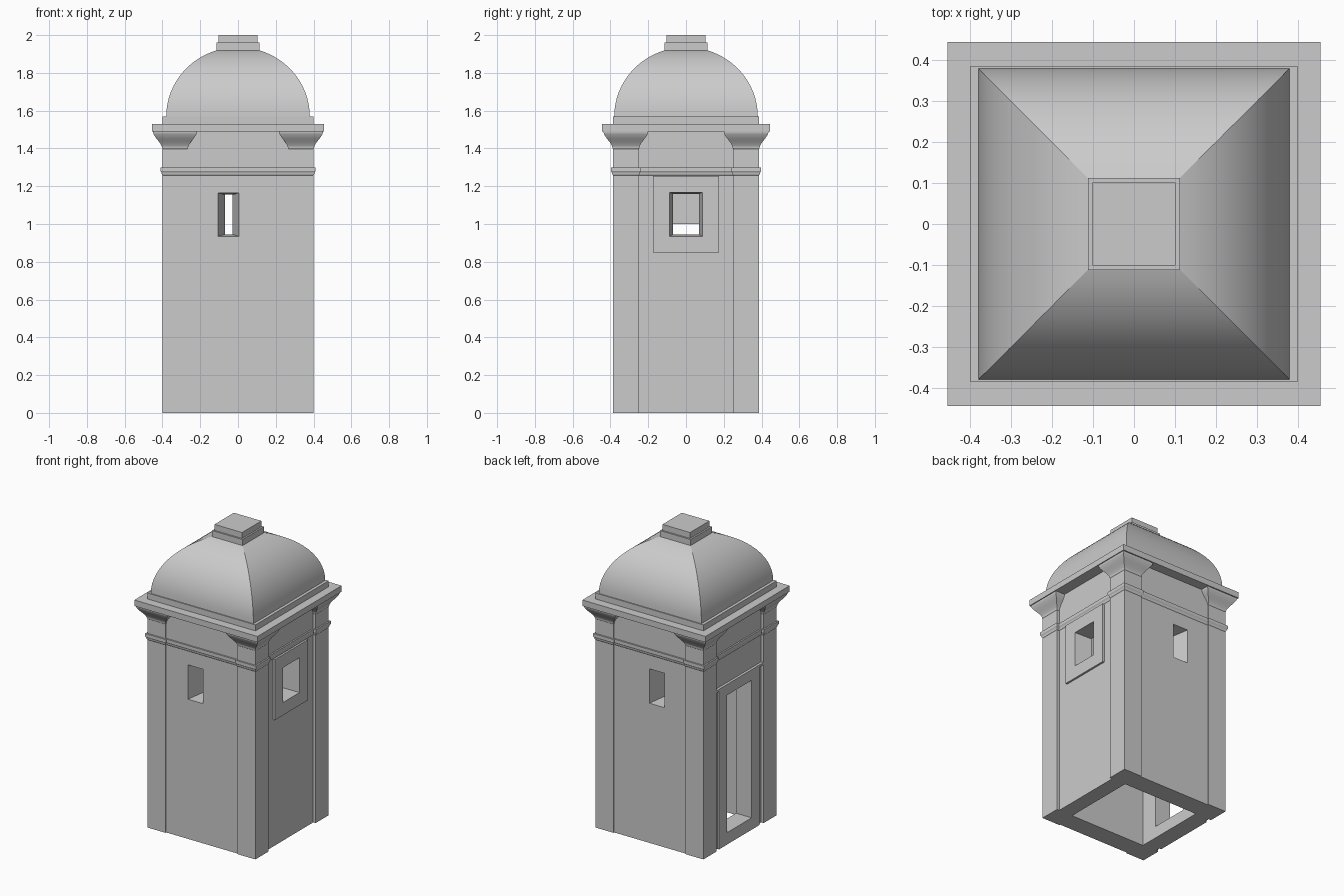
import bpy, bmesh, math

if "Cube" in bpy.data.objects:
    bpy.data.objects.remove(bpy.data.objects["Cube"])

SMOOTH = math.radians(14)


def loft(name, rings, axis='z', cap=True):
    """Stack rectangles (pos, a0, a1, b0, b1) along an axis and skin them."""
    def place(p, a, b):
        return {'z': (a, b, p), 'y': (a, p, b), 'x': (p, a, b)}[axis]
    bm = bmesh.new()
    loops = [[bm.verts.new(place(p, a, b))
              for a, b in ((a0, b0), (a1, b0), (a1, b1), (a0, b1))]
             for p, a0, a1, b0, b1 in rings]
    for lo, hi in zip(loops, loops[1:]):
        for i in range(4):
            j = (i + 1) % 4
            bm.faces.new((lo[i], lo[j], hi[j], hi[i]))
    bm.faces.new(loops[0])
    bm.faces.new(loops[-1])
    bmesh.ops.recalc_face_normals(bm, faces=bm.faces)
    mesh = bpy.data.meshes.new(name)
    bm.to_mesh(mesh)
    bm.free()
    ob = bpy.data.objects.new(name, mesh)
    bpy.context.collection.objects.link(ob)
    return ob


def activate(ob):
    bpy.ops.object.select_all(action='DESELECT')
    ob.select_set(True)
    bpy.context.view_layer.objects.active = ob


def smooth(ob):
    activate(ob)
    bpy.ops.object.shade_smooth_by_angle(angle=SMOOTH)


def box(name, x0, x1, y0, y1, z0, z1):
    return loft(name, [(z0, x0, x1, y0, y1), (z1, x0, x1, y0, y1)])


def moulding(name, x0, x1, y0, y1, profile):
    """Profile of (z, outward offset) swept round a rectangle."""
    ob = loft(name, [(z, x0 - d, x1 + d, y0 - d, y1 + d) for z, d in profile])
    smooth(ob)
    return ob


def cut(ob, cutters):
    activate(ob)
    for c in cutters:
        m = ob.modifiers.new('opening', 'BOOLEAN')
        m.operation, m.solver, m.object = 'DIFFERENCE', 'EXACT', c
        bpy.ops.object.modifier_apply(modifier=m.name)


HX, HY = 0.40, 0.387          # outer faces of the corner pilasters
WX, WY = 0.382, 0.380         # recessed wall faces
PX, PY = 0.267, 0.25          # inner edges of the pilasters

# Walls and frames of the side openings
walls = box('walls', -WX, WX, -WY, WY, 0, 1.50)
window_frame = box('side_window_frame', 0.37, 0.395, -0.175, 0.175, 0.85, 1.255)
door_frame = box('door_frame', -0.395, -0.37, -0.215, 0.215, 0, 1.06)
box('door_lintel', -0.399, -0.37, -PY, PY, 1.06, 1.075)

# Cutters: room, splayed slits front and back, side window, doorway
room = box('room_cutter', -0.28, 0.28, -0.25, 0.25, -0.1, 1.38)
outer, inner = (-0.105, 0.005, 0.935, 1.165), (-0.07, -0.028, 0.945, 1.155)
slits = [loft('slit_cutter', [(s * 0.45, *outer), (s * WY, *outer),
                              (s * 0.25, *inner), (s * 0.2, *inner)], 'y')
         for s in (-1, 1)]
big, small = (-0.087, 0.087, 0.935, 1.168), (-0.068, 0.068, 0.945, 1.158)
side_window = loft('side_window_cutter', [(0.45, *big), (0.395, *big),
                                          (0.28, *small), (0.2, *small)], 'x')
door = box('door_cutter', -0.5, -0.2, -0.13, 0.13, 0.08, 1.0)
cut(walls, [room, *slits, side_window, door])
cut(window_frame, [side_window])
cut(door_frame, [door])
for c in (room, *slits, side_window, door):
    bpy.data.objects.remove(c)

# String course and corner pilasters with flared capitals
string = [(1.255, -0.002), (1.262, 0.003), (1.272, 0.005), (1.28, 0.01), (1.30, 0.01)]
moulding('wall_string_course', -WX, -0.30, -WY, WY, string)
moulding('wall_string_course', 0.30, WX, -WY, WY, string)
moulding('wall_string_course', -WX, WX, -WY, -0.30, string)
moulding('wall_string_course', -WX, WX, 0.30, WY, string)
capital = [(1.395, -0.002)] + [
    (1.40 + 0.09 * t, 0.002 + 0.048 * (t * t * (3 - 2 * t)))
    for t in (i / 8 for i in range(9))]
for sx in (-1, 1):
    for sy in (-1, 1):
        x0, x1 = sorted((sx * PX, sx * HX))
        y0, y1 = sorted((sy * PY, sy * HY))
        box('corner_pilaster', x0, x1, y0, y1, 0, 1.50)
        moulding('pilaster_string_course', x0, x1, y0, y1, string)
        moulding('pilaster_capital', x0, x1, y0, y1, capital)

# Cornice slab and dome plinth
box('cornice_slab', -0.456, 0.456, -0.445, 0.445, 1.49, 1.53)
box('dome_plinth', -HX, HX, -HY, HY, 1.53, 1.57)

# Square cloister dome from an elliptical profile
top = math.acos(0.11 / 0.38)
dome = []
for i in range(15):
    a = top * i / 14
    r = 0.38 * math.cos(a)
    dome.append((1.57 + 0.366 * math.sin(a), r, ))
dome = loft('dome', [(z, -r, r, -r, r) for z, r in dome])
smooth(dome)

# Stepped cap
box('cap_base', -0.113, 0.113, -0.113, 0.113, 1.90, 1.96)
box('cap_top', -0.102, 0.102, -0.102, 0.102, 1.96, 2.0)
